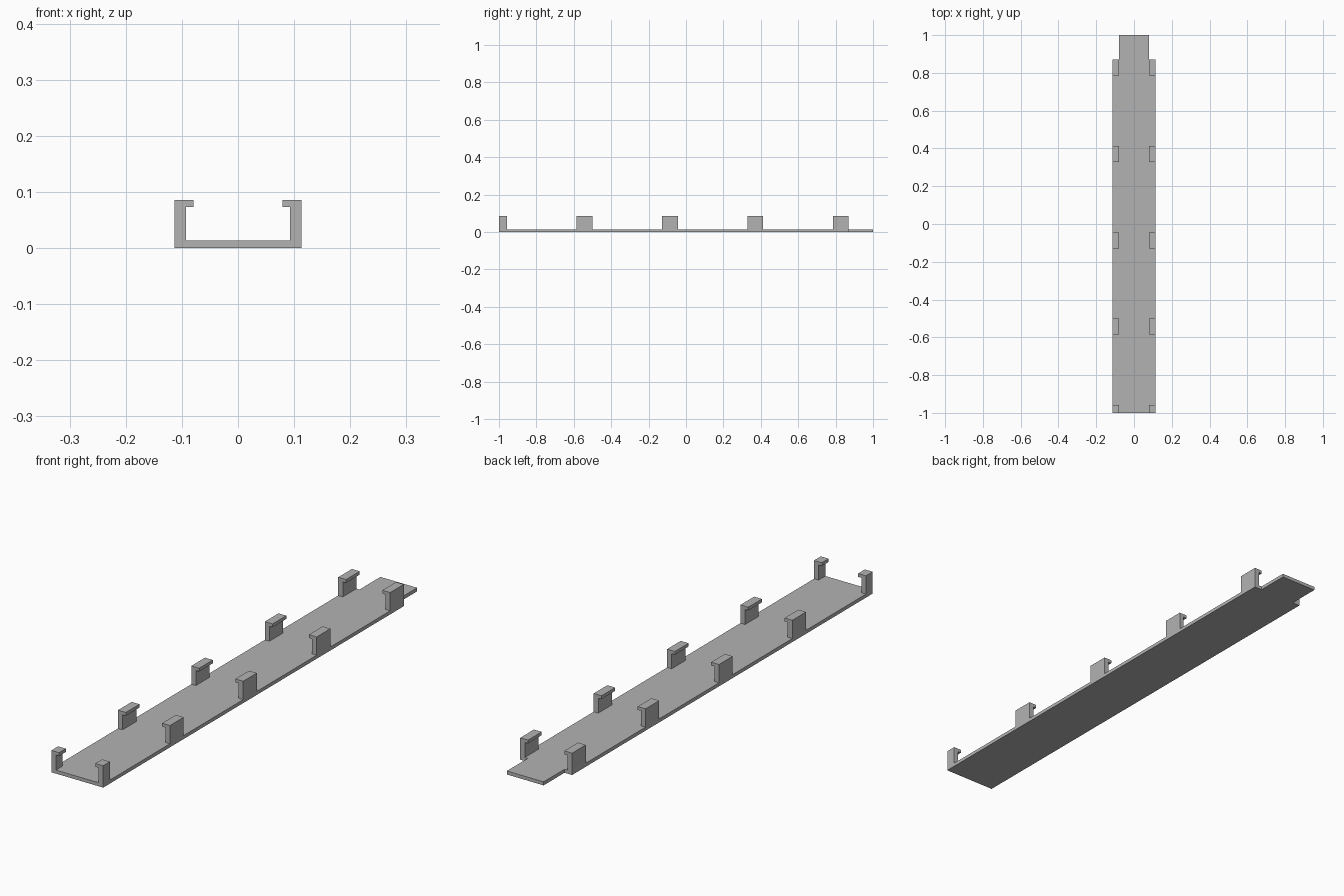
import bpy
import bmesh

cube = bpy.data.objects.get("Cube")
if cube:
    bpy.data.objects.remove(cube, do_unlink=True)

# One plain grey for the whole tray
grey = bpy.data.materials.new("plain_grey")
grey.use_nodes = True
colour = (0.45, 0.45, 0.45, 1)
grey.diffuse_color = colour
grey.node_tree.nodes["Principled BSDF"].inputs["Base Color"].default_value = colour

HALF_W, TONGUE_W = 0.113, 0.08
BASE_H, TOP = 0.014, 0.086
WALL_IN, LIP_IN, LIP_Z = 0.093, 0.079, 0.073
SHOULDER = 0.87


def extruded(name, outline, move):
    """Solid made by sweeping a closed outline along a vector."""
    bm = bmesh.new()
    face = bm.faces.new([bm.verts.new(p) for p in outline])
    swept = bmesh.ops.extrude_face_region(bm, geom=[face])["geom"]
    verts = [g for g in swept if isinstance(g, bmesh.types.BMVert)]
    bmesh.ops.translate(bm, verts=verts, vec=move)
    bmesh.ops.recalc_face_normals(bm, faces=bm.faces)
    mesh = bpy.data.meshes.new(name)
    bm.to_mesh(mesh)
    bm.free()
    mesh.materials.append(grey)
    obj = bpy.data.objects.new(name, mesh)
    bpy.context.collection.objects.link(obj)
    return obj


# Base plate with a narrower tongue at the back
half = [(HALF_W, -1), (HALF_W, SHOULDER), (TONGUE_W, SHOULDER), (TONGUE_W, 1)]
outline = half + [(-x, y) for x, y in reversed(half)]
extruded("base_plate", [(x, y, 0) for x, y in outline], (0, 0, BASE_H))

# Hooked clips along both edges; the front pair is cut short
hook = [(WALL_IN, BASE_H), (HALF_W, BASE_H), (HALF_W, TOP),
        (LIP_IN, TOP), (LIP_IN, LIP_Z), (WALL_IN, LIP_Z)]
spans = [(-1, -0.958), (-0.585, -0.5), (-0.129, -0.044),
         (0.328, 0.413), (0.785, SHOULDER)]
for number, (start, end) in enumerate(spans, 1):
    for side, sign in (("left", 1), ("right", -1)):
        extruded(f"{side}_clip_{number}",
                 [(sign * x, start, z) for x, z in hook], (0, end - start, 0))
